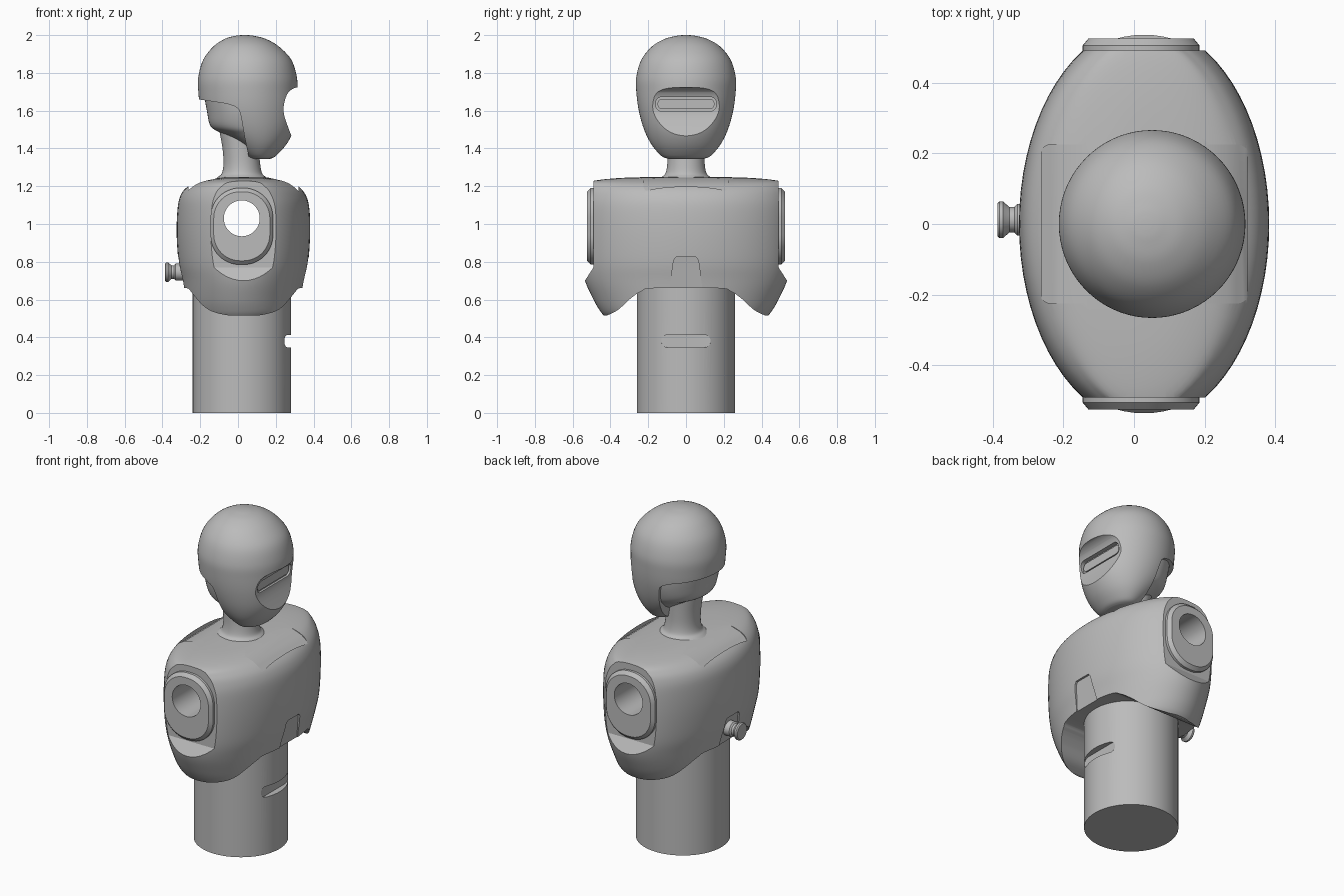
import bpy, bmesh, math
from mathutils import Vector

cube = bpy.data.objects.get("Cube")
if cube:
    bpy.data.objects.remove(cube, do_unlink=True)

grey = bpy.data.materials.new("plain_grey")
grey.use_nodes = True
grey.diffuse_color = (0.5, 0.5, 0.5, 1)
grey.node_tree.nodes["Principled BSDF"].inputs["Base Color"].default_value = (0.5, 0.5, 0.5, 1)


def spline(points, steps=5):
    """Smooth path through tuples of any length."""
    pts = [Vector(p) for p in points]
    out = []
    for i in range(len(pts) - 1):
        a, b = pts[max(i - 1, 0)], pts[i]
        c, d = pts[i + 1], pts[min(i + 2, len(pts) - 1)]
        for k in range(steps):
            t = k / steps
            out.append(0.5 * (2 * b + (c - a) * t + (2 * a - 5 * b + 4 * c - d) * t * t
                              + (3 * b - a - 3 * c + d) * t ** 3))
    return [tuple(p) for p in out + [pts[-1]]]


def skin(name, rings):
    """Closed solid through rings of equal point count."""
    bm = bmesh.new()
    loops = [[bm.verts.new(p) for p in ring] for ring in rings]
    n = len(loops[0])
    for lo, hi in zip(loops, loops[1:]):
        for i in range(n):
            j = (i + 1) % n
            bm.faces.new((lo[i], lo[j], hi[j], hi[i]))
    bm.faces.new(loops[0])
    bm.faces.new(loops[-1])
    bmesh.ops.recalc_face_normals(bm, faces=bm.faces)
    mesh = bpy.data.meshes.new(name)
    bm.to_mesh(mesh)
    bm.free()
    mesh.materials.append(grey)
    obj = bpy.data.objects.new(name, mesh)
    bpy.context.collection.objects.link(obj)
    return obj


def loft(name, stations, sides=72):
    """Elliptic rings from (z, x_min, x_max, y_half)."""
    rings = []
    for z, x0, x1, b in spline(stations):
        turn = [2 * math.pi * i / sides for i in range(sides)]
        rings.append([((x0 + x1) / 2 + (x1 - x0) / 2 * math.cos(t), b * math.sin(t), z) for t in turn])
    return skin(name, rings)


def prism(name, outline, axis, layers):
    """Outline extruded along an axis; layers are (position, scale)."""
    cu = sum(p[0] for p in outline) / len(outline)
    cv = sum(p[1] for p in outline) / len(outline)
    rings = []
    for pos, s in layers:
        flat = [(cu + (u - cu) * s, cv + (v - cv) * s) for u, v in outline]
        if axis == "x":
            rings.append([(pos, u, v) for u, v in flat])
        elif axis == "y":
            rings.append([(u, pos, v) for u, v in flat])
        else:
            rings.append([(u, v, pos) for u, v in flat])
    return skin(name, rings)


def rounded(cu, cv, hu, hv, r, n=12):
    """Rounded rectangle outline."""
    out = []
    for q, (su, sv) in enumerate(((1, 1), (-1, 1), (-1, -1), (1, -1))):
        for k in range(n + 1):
            t = math.pi / 2 * (q + k / n)
            out.append((cu + su * (hu - r) + r * math.cos(t), cv + sv * (hv - r) + r * math.sin(t)))
    return out


def circle(cu, cv, r, n=64):
    return [(cu + r * math.cos(2 * math.pi * i / n), cv + r * math.sin(2 * math.pi * i / n)) for i in range(n)]


def boolean(obj, cutter, operation="DIFFERENCE"):
    mod = obj.modifiers.new("cut", "BOOLEAN")
    mod.operation = operation
    mod.solver = "EXACT"
    mod.object = cutter
    bpy.context.view_layer.objects.active = obj
    bpy.ops.object.modifier_apply(modifier=mod.name)
    bpy.data.objects.remove(cutter, do_unlink=True)


def bore():
    return prism("bore", circle(0.02, 1.03, 0.095), "y", [(-0.8, 1), (0.8, 1)])


# Waist column with a front slot
waist = prism("waist_column", circle(0.02, 0, 0.26, 96), "z", [(0, 1), (0.7, 1)])
boolean(waist, prism("slot", rounded(0, 0.38, 0.14, 0.035, 0.034), "x", [(0.245, 0.93), (0.4, 1)]))

# Torso shell
torso = loft("torso", [
    (0.515, -0.25, 0.31, 0.435), (0.54, -0.265, 0.325, 0.455), (0.6, -0.28, 0.335, 0.49),
    (0.7, -0.295, 0.352, 0.535), (0.8, -0.315, 0.372, 0.555), (0.95, -0.325, 0.382, 0.562),
    (1.08, -0.32, 0.378, 0.56), (1.15, -0.305, 0.36, 0.55), (1.195, -0.27, 0.325, 0.535),
    (1.225, -0.21, 0.27, 0.505), (1.243, -0.12, 0.19, 0.36), (1.25, -0.05, 0.1, 0.14)])

# Arch under the torso between the two side lobes
half = [(0.42, 0.515), (0.36, 0.545), (0.3, 0.6), (0.24, 0.642), (0.17, 0.66)]
arch = spline(half + [(-y, z) for y, z in reversed(half)])
boolean(torso, prism("arch", [(0.42, 0.3)] + arch + [(-0.42, 0.3)], "x", [(-0.8, 1), (0.8, 1)]))

# Flat shoulder faces with a sloping ledge below
for s in (1, -1):
    side = [(0.49, 1.4), (0.49, 0.77), (0.535, 0.7), (0.8, 0.7), (0.8, 1.4)]
    boolean(torso, prism("side", [(s * y, z) for y, z in side], "x", [(-0.8, 1), (0.8, 1)]))

# Recessed yoke across the top of the shoulders
yoke = [(-0.262, 1.35), (-0.262, 1.175), (-0.21, 1.213), (-0.13, 1.238), (-0.05, 1.256),
        (0.11, 1.256), (0.2, 1.237), (0.268, 1.213), (0.32, 1.175), (0.32, 1.35)]
cutter = prism("yoke", yoke, "y", [(-0.4, 1), (0.4, 1)])
boolean(cutter, prism("yoke_plan", rounded(0.029, 0, 0.3, 0.225, 0.04), "z", [(1, 1), (1.5, 1)]), "INTERSECT")
boolean(torso, cutter)

# Tapered recesses at front and back of the hem
for s, low, high in ((1, 0.335, 0.362), (-1, -0.28, -0.306)):
    tab = [(-0.095, 0.6), (-0.065, 0.81), (-0.052, 0.825), (0.052, 0.825), (0.065, 0.81), (0.095, 0.6)]
    cutter = prism("tab", tab, "x", [(low, 1), (s * 0.6, 1)])
    for v in cutter.data.vertices:
        if abs(v.co.x) < 0.5:
            v.co.x = low + (high - low) * (v.co.z - 0.66) / 0.165
    boolean(torso, cutter)
boolean(torso, bore())

# Shoulder pads with the arm bore
parts = [waist, torso]
for s, label in ((1, "back"), (-1, "front")):
    pad = prism("shoulder_pad_" + label, rounded(0.02, 0.988, 0.165, 0.203, 0.155), "y",
                [(s * 0.46, 1), (s * 0.505, 1), (s * 0.525, 0.9)])
    boolean(pad, bore())
    parts.append(pad)

# Neck
parts.append(loft("neck", [
    (1.235, -0.125, 0.165, 0.145), (1.25, -0.105, 0.145, 0.127), (1.27, -0.085, 0.127, 0.108),
    (1.32, -0.077, 0.117, 0.099), (1.4, -0.082, 0.11, 0.098), (1.5, -0.1, 0.11, 0.1)], 48))

# Inner skull showing below the helmet at the back
parts.append(loft("inner_skull", [
    (1.39, 0.05, 0.17, 0.1), (1.43, 0.0, 0.21, 0.15), (1.475, -0.075, 0.225, 0.185),
    (1.515, -0.143, 0.225, 0.207), (1.6, -0.165, 0.225, 0.23), (1.72, -0.185, 0.22, 0.24)]))

# Helmet shell
helmet = loft("helmet", [
    (1.345, 0.07, 0.17, 0.09), (1.36, 0.03, 0.2, 0.13), (1.42, -0.05, 0.255, 0.182),
    (1.5, -0.14, 0.296, 0.222), (1.6, -0.195, 0.313, 0.25), (1.7, -0.21, 0.315, 0.263),
    (1.78, -0.21, 0.311, 0.263), (1.87, -0.184, 0.282, 0.236), (1.94, -0.13, 0.216, 0.18),
    (1.98, -0.07, 0.147, 0.112), (1.996, -0.015, 0.085, 0.05), (2.0, 0.02, 0.05, 0.015)])
jaw = [(-0.5, 1.68), (-0.21, 1.66), (-0.06, 1.637), (-0.015, 1.622), (0.006, 1.605), (0.016, 1.57),
       (0.035, 1.46), (0.06, 1.34), (0.06, 1.2), (-0.5, 1.2)]
boolean(helmet, prism("jaw", jaw, "y", [(-0.5, 1), (0.5, 1)]))

# Concave face opening with a narrow viewing slot
face = spline([(0.33, 1.725), (0.295, 1.718), (0.262, 1.69), (0.243, 1.63), (0.246, 1.57), (0.285, 1.46)])
boolean(helmet, prism("face", face + [(0.5, 1.44), (0.5, 1.725)], "y", [(-0.5, 1), (0.5, 1)]))
boolean(helmet, prism("slit", rounded(0, 1.635, 0.16, 0.037, 0.03), "x", [(0.228, 1), (0.5, 1)]))
parts.append(helmet)
parts.append(prism("viewing_plate", rounded(0, 1.635, 0.15, 0.026, 0.022), "x", [(0.22, 1), (0.236, 1)]))

# Turned knob on the back
knob = [(-0.27, 0.045), (-0.33, 0.045), (-0.338, 0.036), (-0.352, 0.036), (-0.364, 0.046),
        (-0.37, 0.052), (-0.38, 0.052), (-0.386, 0.046)]
parts.append(prism("back_knob", circle(0.012, 0.745, 1, 32), "x", knob))

# Smooth shading with crisp edges
bpy.ops.object.select_all(action="DESELECT")
for obj in parts:
    obj.select_set(True)
bpy.context.view_layer.objects.active = torso
bpy.ops.object.shade_smooth_by_angle(angle=math.radians(32))
